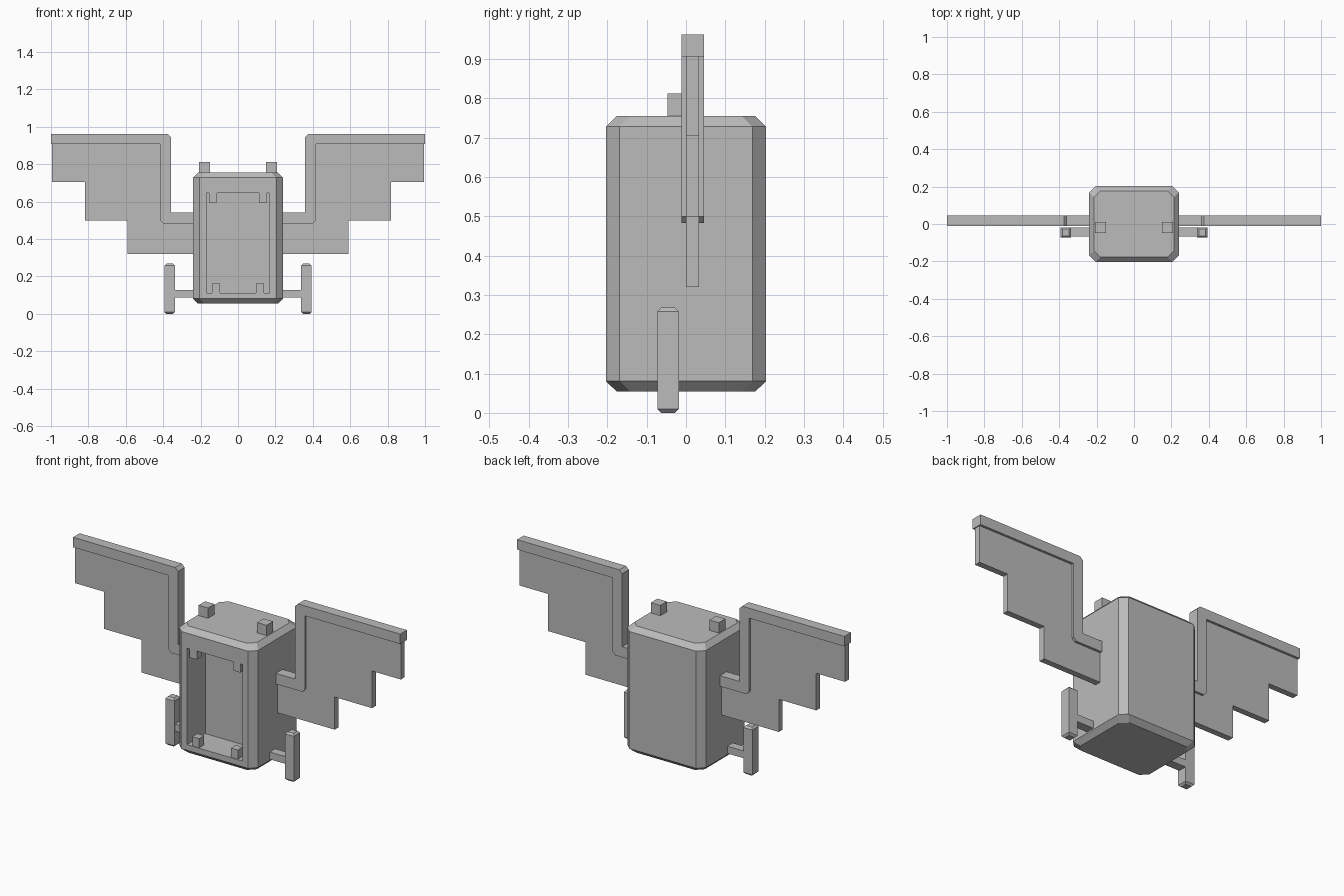
import bpy
import bmesh

if "Cube" in bpy.data.objects:
    bpy.data.objects.remove(bpy.data.objects["Cube"], do_unlink=True)

grey = bpy.data.materials.new("plain_grey")
grey.use_nodes = True
grey.diffuse_color = (0.5, 0.5, 0.5, 1)
grey.node_tree.nodes["Principled BSDF"].inputs["Base Color"].default_value = (0.5, 0.5, 0.5, 1)


def finish(name, bm):
    bmesh.ops.recalc_face_normals(bm, faces=bm.faces)
    mesh = bpy.data.meshes.new(name)
    bm.to_mesh(mesh)
    bm.free()
    mesh.materials.append(grey)
    obj = bpy.data.objects.new(name, mesh)
    bpy.context.collection.objects.link(obj)
    return obj


def prism(name, outline, y0, y1, side):
    """Extrude an (x, z) outline from y0 to y1; side mirrors it."""
    bm = bmesh.new()
    face = bm.faces.new([bm.verts.new((side * x, y0, z)) for x, z in outline])
    new = bmesh.ops.extrude_face_region(bm, geom=[face])["geom"]
    bmesh.ops.translate(bm, vec=(0, y1 - y0, 0),
                        verts=[v for v in new if isinstance(v, bmesh.types.BMVert)])
    return finish(name, bm)


def box(name, x0, x1, y0, y1, z0, z1, side):
    return prism(name, [(x0, z0), (x1, z0), (x1, z1), (x0, z1)], y0, y1, side)


def octagon(bm, hx, hy, c, z):
    pts = [(hx, hy - c), (hx - c, hy), (c - hx, hy), (-hx, hy - c),
           (-hx, c - hy), (c - hx, -hy), (hx - c, -hy), (hx, c - hy)]
    return [bm.verts.new((x, y, z)) for x, y in pts]


# Chamfered body with a sunken front panel
bm = bmesh.new()
rings = [octagon(bm, *s) for s in [(0.214, 0.177, 0.035, 0.055), (0.24, 0.204, 0.035, 0.081),
                                   (0.24, 0.204, 0.035, 0.728), (0.214, 0.177, 0.035, 0.755)]]
bm.faces.new(rings[0])
bm.faces.new(rings[-1])
for low, high in zip(rings, rings[1:]):
    for i in range(8):
        j = (i + 1) % 8
        bm.faces.new((low[i], low[j], high[j], high[i]))
bmesh.ops.recalc_face_normals(bm, faces=bm.faces)
front = min(bm.faces, key=lambda f: f.calc_center_median().y)
bmesh.ops.inset_individual(bm, faces=[front], thickness=0.035)
for v in front.verts:
    v.co.x = 0.169 if v.co.x > 0 else -0.169
    v.co.z = 0.645 if v.co.z > 0.4 else 0.112
panel = bmesh.ops.extrude_discrete_faces(bm, faces=[front])["faces"][0]
bmesh.ops.translate(bm, vec=(0, 0.16, 0), verts=panel.verts)
finish("body", bm)

for side, tag in ((1, "left"), (-1, "right")):
    # Horns on top, teeth inside the front opening
    box(tag + "_horn", 0.15, 0.208, -0.047, 0.01, 0.74, 0.812, side)
    box(tag + "_upper_tooth", 0.112, 0.155, -0.2, -0.157, 0.595, 0.65, side)
    box(tag + "_lower_tooth", 0.097, 0.139, -0.2, -0.157, 0.108, 0.163, side)

    # Wing: bent frame bar and stepped panel
    prism(tag + "_wing_frame",
          [(0.2, 0.483), (0.4, 0.483), (0.417, 0.5), (0.417, 0.907), (1, 0.907),
           (1, 0.962), (0.375, 0.962), (0.358, 0.945), (0.358, 0.542), (0.2, 0.542)],
          -0.012, 0.046, side)
    prism(tag + "_wing_panel",
          [(0.2, 0.32), (0.591, 0.32), (0.591, 0.5), (0.819, 0.5), (0.819, 0.705),
           (0.995, 0.705), (0.995, 0.93), (0.39, 0.93), (0.39, 0.51), (0.2, 0.51)],
          0, 0.033, side)

    # Leg: short bar and upright foot with chamfered ends
    box(tag + "_leg_bar", 0.2, 0.35, -0.066, -0.018, 0.088, 0.128, side)
    foot = box(tag + "_foot", 0.338, 0.393, -0.073, -0.018, 0, 0.268, side)
    bm = bmesh.new()
    bm.from_mesh(foot.data)
    ends = [e for e in bm.edges if abs(e.verts[0].co.z - e.verts[1].co.z) < 0.01]
    bmesh.ops.bevel(bm, geom=ends, offset=0.01, segments=1, affect='EDGES')
    bm.to_mesh(foot.data)
    bm.free()
